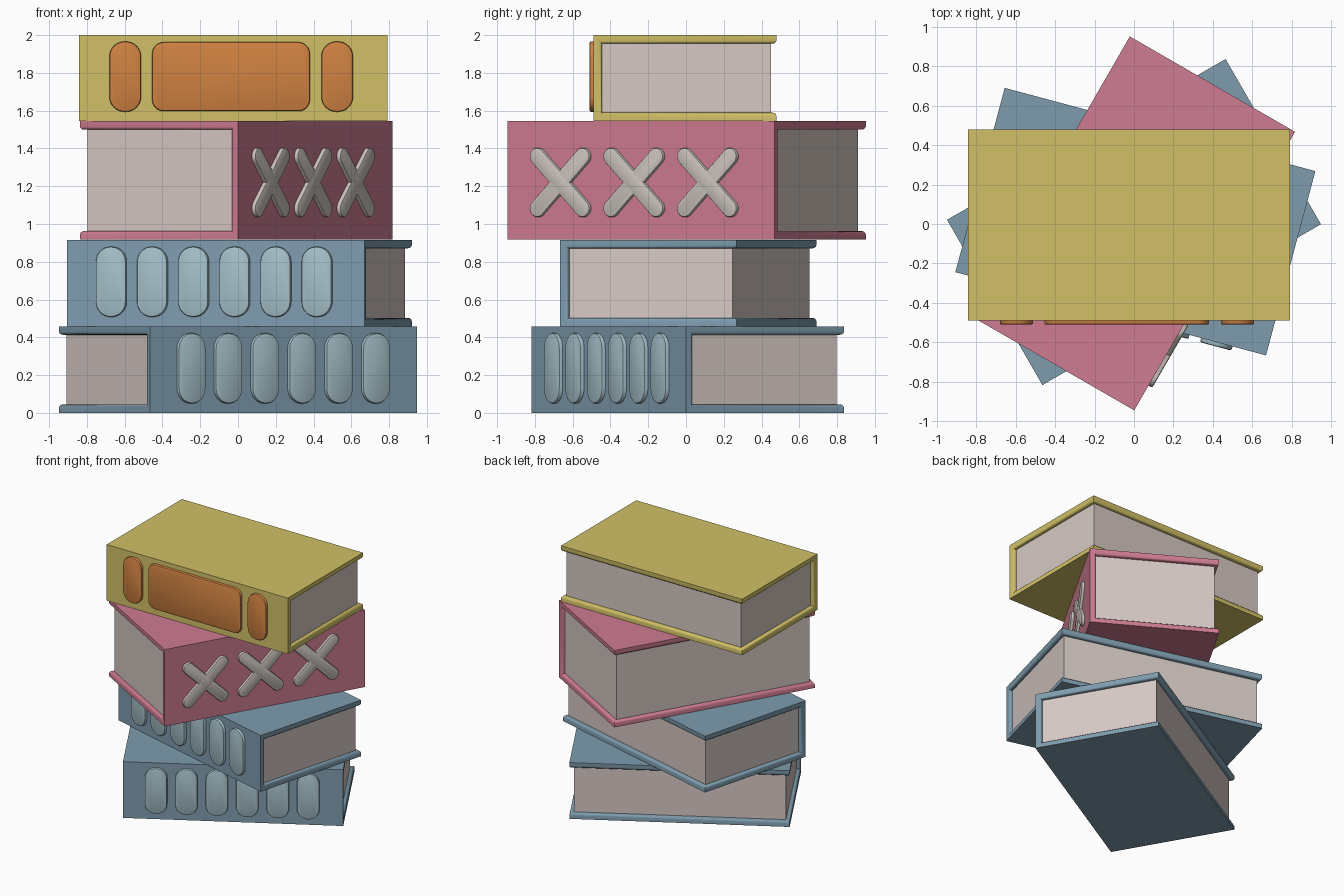
import bpy, bmesh, math
from mathutils import Matrix

if "Cube" in bpy.data.objects:
    bpy.data.objects.remove(bpy.data.objects["Cube"])


def material(name, r, g, b):
    lin = [((c / 255 + 0.055) / 1.055) ** 2.4 for c in (r, g, b)]
    m = bpy.data.materials.new(name)
    m.diffuse_color = (*lin, 1)
    m.use_nodes = True
    m.node_tree.nodes["Principled BSDF"].inputs["Base Color"].default_value = m.diffuse_color
    return m


BLUE = material("slate blue", 126, 156, 174)
PALE = material("pale blue", 164, 191, 200)
PINK = material("rose pink", 207, 124, 146)
YELLOW = material("mustard yellow", 209, 192, 103)
ORANGE = material("orange", 208, 130, 65)
PAPER = material("paper", 214, 201, 196)
GREY = material("warm grey", 202, 194, 187)

W, D, T = 1.632, 0.968, 0.045      # book length, depth, board thickness
INSET = 0.03                       # pages set back from the cover edge


def finish(bm, name, mat, place):
    bmesh.ops.recalc_face_normals(bm, faces=bm.faces[:])
    me = bpy.data.meshes.new(name)
    bm.to_mesh(me)
    bm.free()
    me.materials.append(mat)
    ob = bpy.data.objects.new(name, me)
    ob.matrix_world = place
    bpy.context.collection.objects.link(ob)
    bpy.ops.object.select_all(action='DESELECT')
    ob.select_set(True)
    bpy.context.view_layer.objects.active = ob
    bpy.ops.object.shade_smooth_by_angle(angle=math.radians(35))
    return ob


def cover(name, h, mat, place):
    # C-shaped profile extruded along the book, inner rim rounded
    f, s = D / 2, -D / 2
    prof = [(f, 0), (s, 0), (s, h), (f, h),
            (f, h - T), (s + T, h - T), (s + T, T), (f, T)]
    bm = bmesh.new()
    a = [bm.verts.new((-W / 2, y, z)) for y, z in prof]
    b = [bm.verts.new((W / 2, y, z)) for y, z in prof]
    for ring in (a, b):            # end caps: top board, spine, bottom board
        for ids in ((0, 1, 6, 7), (1, 2, 5, 6), (2, 3, 4, 5)):
            bm.faces.new([ring[i] for i in ids])
    for i in range(8):
        j = (i + 1) % 8
        bm.faces.new((a[i], a[j], b[j], b[i]))
    pairs = [(r[i], r[i + 1]) for r in (a, b) for i in (4, 5, 6)]
    pairs += [(a[4], b[4]), (a[7], b[7])]
    rim = [bm.edges.get(p) for p in pairs]
    bmesh.ops.recalc_face_normals(bm, faces=bm.faces[:])
    bmesh.ops.bevel(bm, geom=rim, offset=0.018, segments=3, profile=0.5,
                    affect='EDGES', clamp_overlap=True)
    finish(bm, name, mat, place)


def pages(name, h, place):
    y0, y1 = -D / 2 + T - 0.01, D / 2 - INSET
    bm = bmesh.new()
    bmesh.ops.create_cube(bm, size=1, matrix=Matrix.Translation((0, (y0 + y1) / 2, h / 2))
                          @ Matrix.Diagonal((W - 2 * INSET, y1 - y0, h - 2 * T + 0.004, 1)))
    finish(bm, name, PAPER, place)


def plaque(name, x, z, w, h, r, mat, place, tilt=0):
    # raised rounded plate on the spine with a softened front edge
    out, back, soft = 0.022, 0.01, 0.009
    bm = bmesh.new()
    rings = []
    for y, inset in ((back, 0), (-out + soft, 0),
                     (-out + soft * 0.3, soft * 0.3), (-out, soft)):
        ring = []
        for q, (sx, sz) in enumerate(((1, 1), (-1, 1), (-1, -1), (1, -1))):
            for k in range(9):
                t = math.pi / 2 * (q + k / 8)
                ring.append(bm.verts.new((sx * (w / 2 - r) + (r - inset) * math.cos(t), y,
                                          sz * (h / 2 - r) + (r - inset) * math.sin(t))))
        rings.append(ring)
    n = len(rings[0])
    for p, q in zip(rings, rings[1:]):
        for i in range(n):
            bm.faces.new((p[i], p[(i + 1) % n], q[(i + 1) % n], q[i]))
    bm.faces.new(rings[0])
    bm.faces.new(rings[-1])
    bmesh.ops.remove_doubles(bm, verts=bm.verts[:], dist=1e-5)
    local = Matrix.Translation((x, -D / 2, z)) @ Matrix.Rotation(tilt, 4, 'Y')
    finish(bm, name, mat, place @ local)


def book(name, x, y, z, h, angle, mat):
    place = Matrix.Translation((x, y, z)) @ Matrix.Rotation(math.radians(angle), 4, 'Z')
    cover(name + "_cover", h, mat, place)
    pages(name + "_pages", h, place)
    return place


# two blue books with six oval ribs each
for name, x, y, z, angle in (("bottom_book", 0, 0.01, 0, 30),
                             ("second_book", 0.007, 0.012, 0.458, -15)):
    p = book(name, x, y, z, 0.458, angle, BLUE)
    for i in range(6):
        plaque(f"{name}_rib_{i + 1}", -0.57 + 0.2255 * i, 0.236, 0.165, 0.372, 0.08, PALE, p)

# pink book with three crosses
p = book("third_book", -0.01, 0.003, 0.918, 0.626, 60, PINK)
for i, x in enumerate((-0.487, -0.037, 0.413)):
    for side in (-1, 1):
        plaque(f"cross_{i + 1}_bar_{'a' if side < 0 else 'b'}", x, 0.302,
               0.092, 0.48, 0.045, GREY, p, side * math.radians(45))

# yellow book with orange label and two ovals
p = book("top_book", -0.025, -0.005, 1.544, 0.456, 0, YELLOW)
plaque("label", -0.012, 0.236, 0.835, 0.365, 0.06, ORANGE, p)
for x, side in ((-0.572, "left"), (0.55, "right")):
    plaque(f"label_oval_{side}", x, 0.236, 0.168, 0.372, 0.08, ORANGE, p)
